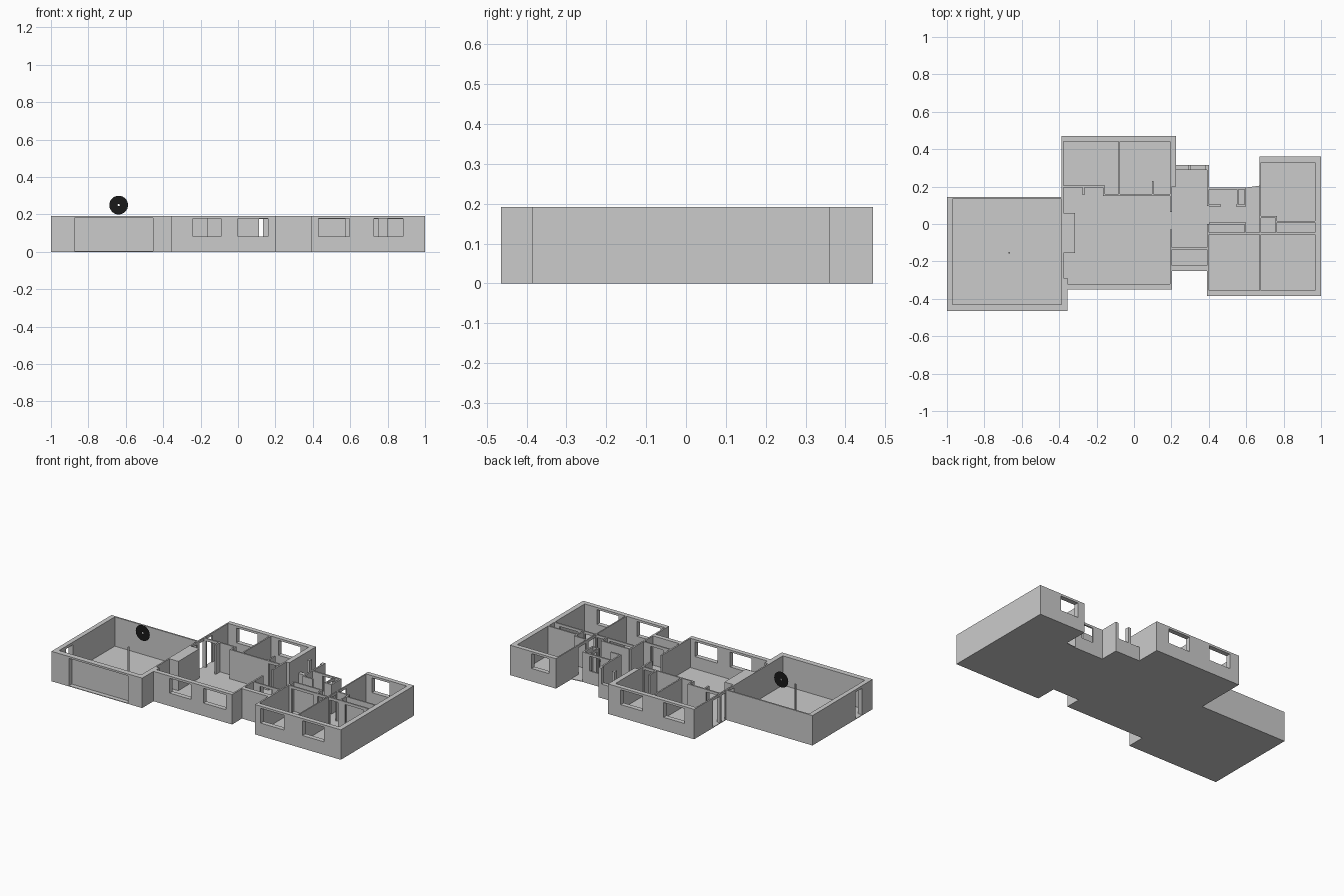
import bpy, bmesh, math
from mathutils import Matrix

if "Cube" in bpy.data.objects:
    bpy.data.objects.remove(bpy.data.objects["Cube"])

H = 0.192                    # wall height
WZ = (0.083, 0.178)          # window sill and head
DZ = (0.004, 0.175)          # door bottom and head


def finish(name, bm):
    bmesh.ops.recalc_face_normals(bm, faces=bm.faces)
    me = bpy.data.meshes.new(name)
    bm.to_mesh(me)
    bm.free()
    ob = bpy.data.objects.new(name, me)
    bpy.context.collection.objects.link(ob)
    return ob


def extrude(bm, vec):
    r = bmesh.ops.extrude_face_region(bm, geom=bm.faces[:])
    vs = [g for g in r["geom"] if isinstance(g, bmesh.types.BMVert)]
    bmesh.ops.translate(bm, verts=vs, vec=vec)


def wall(name, x0, x1, y0, y1, holes=(), z0=0.0, z1=H):
    """Straight wall along its longer side; holes are (start, end, (low, high))."""
    along_x = (x1 - x0) >= (y1 - y0)
    a, b = (x0, x1) if along_x else (y0, y1)
    us = sorted({a, b, *[h[0] for h in holes], *[h[1] for h in holes]})
    zs = sorted({z0, z1, *[z for h in holes for z in h[2]]})
    bm = bmesh.new()
    grid = {}

    def vert(u, z):
        if (u, z) not in grid:
            grid[u, z] = bm.verts.new((u, y0, z) if along_x else (x0, u, z))
        return grid[u, z]

    for ua, ub in zip(us, us[1:]):
        for za, zb in zip(zs, zs[1:]):
            um, zm = (ua + ub) / 2, (za + zb) / 2
            if any(h[0] < um < h[1] and h[2][0] < zm < h[2][1] for h in holes):
                continue
            bm.faces.new((vert(ua, za), vert(ub, za), vert(ub, zb), vert(ua, zb)))
    extrude(bm, (0, y1 - y0, 0) if along_x else (x1 - x0, 0, 0))
    return finish(name, bm)


def win(a, b):
    return (a, b, WZ)


def door(a, b):
    return (a, b, DZ)


# floor slab
outline = [(-1, -.465), (-.355, -.465), (-.355, -.35), (.203, -.35), (.203, -.25), (.39, -.25),
           (.39, -.385), (1, -.385), (1, .36), (.672, .36), (.672, .205), (.6, .195), (.4, .195),
           (.4, .315), (.225, .315), (.225, .47), (-.387, .47), (-.387, .145), (-1, .145)]
bm = bmesh.new()
bm.faces.new([bm.verts.new((x, y, 0)) for x, y in outline])
extrude(bm, (0, 0, .004))
finish("floor_slab", bm)

# garage
wall("garage_left_wall", -1, -.97, -.465, .145, [door(-.36, -.29)])
wall("garage_back_wall", -.97, -.387, .135, .145)
wall("garage_front_wall", -.97, -.387, -.465, -.43, [(-.875, -.455, (0, .18))])
wall("garage_door", -.875, -.455, -.436, -.43, z1=.18)
wall("garage_corner_pier", -.387, -.355, -.465, -.29)
wall("garage_post", -.672, -.664, -.159, -.151)

# living room
wall("living_left_wall", -.387, -.378, -.29, .2, [door(.065, .125), door(.15, .195)])
wall("living_front_wall", -.355, .203, -.35, -.32, [win(-.24, -.09), win(0, .16)])
wall("living_right_wall", .193, .203, -.32, -.03)
wall("living_right_return", .193, .203, .065, .2)
wall("built_in_block", -.378, -.315, -.155, .06)

# back bedrooms
wall("back_left_wall", -.387, -.378, .2, .44, [door(.21, .28)])
wall("back_outer_wall", -.387, .225, .44, .47, [win(-.32, -.17), win(-.02, .135)])
wall("back_right_wall", .193, .225, .2, .44)
wall("back_divider", -.083, -.074, .16, .44)
wall("back_inner_wall_a", -.378, -.155, .196, .205, [door(-.365, -.285)])
wall("back_inner_wall_b", -.155, .193, .151, .16, [door(.112, .188)])
for i, (x, ya, yb) in enumerate([(-.27, .155, .196), (-.16, .151, .196), (.1, .16, .23)]):
    wall(f"back_stub_{i}", x - .005, x + .005, ya, yb)

# front entry and closet
wall("entry_front_wall", .203, .39, -.25, -.222)
wall("entry_closet_wall", .203, .39, -.135, -.126, [door(.25, .34)])

# rear hall with low sill and posts
wall("rear_hall_sill", .203, .4, .29, .315, z1=.09)
for i, (xa, xb) in enumerate([(.288, .306), (.38, .4)]):
    wall(f"rear_hall_post_{i}", xa, xb, .29, .315, z0=.09)
wall("rear_hall_side_wall", .39, .4, .095, .29)

# bathroom
wall("bath_back_wall", .4, .59, .185, .195, [win(.47, .55)])
wall("bath_front_wall_left", .4, .465, .094, .103)
wall("bath_front_wall_right", .545, .6, .094, .103)
wall("bath_side_wall", .59, .6, .103, .195)
wall("bath_closet_wall", .55, .558, .103, .185, [door(.115, .17)])

# front right bedrooms
wall("right_front_wall", .39, 1, -.385, -.355, [win(.43, .595), win(.728, .882)])
wall("right_outer_wall", .968, 1, -.355, .33)
wall("middle_left_wall", .39, .4, -.355, 0)
wall("hall_wall", .4, .6, -.002, .007)
wall("middle_closet_end", .59, .6, -.046, -.002)
wall("middle_back_wall", .4, .672, -.055, -.046, [door(.42, .575), door(.605, .665)])
wall("right_divider", .672, .68, -.355, .33, [door(-.043, .03), door(.055, .13)])
wall("right_back_wall", .672, 1, .33, .36, [win(.72, .845)])
wall("right_alcove_back", .68, .765, .033, .042)
wall("right_alcove_side", .756, .765, -.046, .033)
wall("right_closet_back", .765, .968, .008, .017)
wall("right_closet_front", .68, .968, -.055, -.046, [door(.69, .75), door(.8, .93)])

# flat ring marker hanging over the garage
bm = bmesh.new()
N = 32
rings = [[bm.verts.new((-.638 + r * math.cos(2 * math.pi * i / N), -.055,
                        .25 + r * math.sin(2 * math.pi * i / N))) for i in range(N)]
         for r in (.006, .012, .03, .05)]
for inner, outer in zip(rings, rings[1:]):
    for i in range(N):
        j = (i + 1) % N
        bm.faces.new((inner[i], inner[j], outer[j], outer[i]))
disc = finish("ring_marker", bm)
dark = bpy.data.materials.new("dark")
dark.diffuse_color = (.01, .01, .01, 1)
dark.use_nodes = True
dark.node_tree.nodes["Principled BSDF"].inputs["Base Color"].default_value = dark.diffuse_color
disc.data.materials.append(dark)
